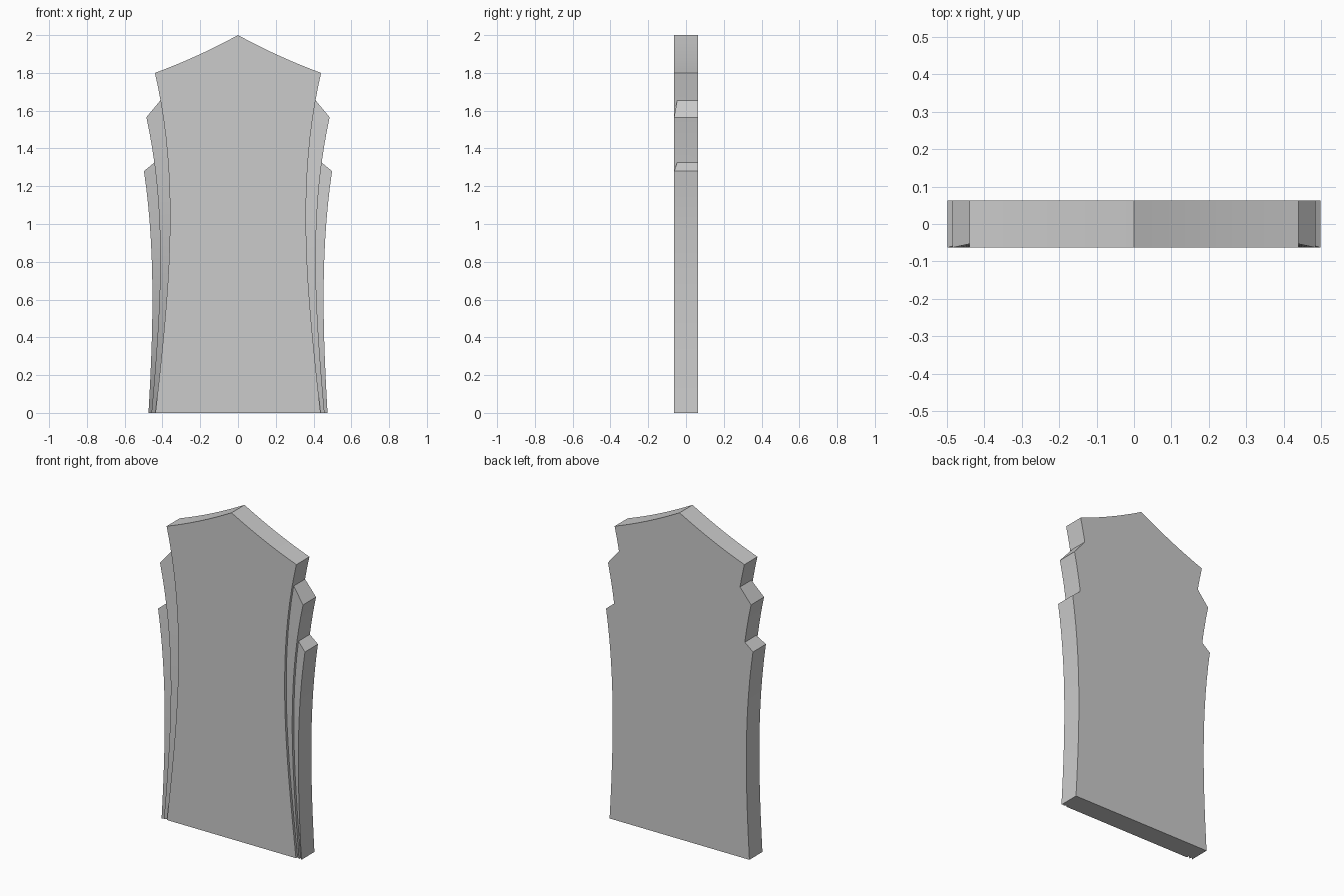
import bpy, bmesh

if "Cube" in bpy.data.objects:
    bpy.data.objects.remove(bpy.data.objects["Cube"])

FRONT, STEP, BACK = -0.063, -0.047, 0.063
N = 14


def curve(pts):
    """Smooth cubic x(z) through four (z, x) points."""
    def f(z):
        total = 0.0
        for i, (zi, xi) in enumerate(pts):
            term = xi
            for j, (zj, _) in enumerate(pts):
                if i != j:
                    term *= (z - zj) / (zi - zj)
            total += term
        return total
    return f


def sample(f, z0, z1, n):
    return [(f(z0 + (z1 - z0) * i / n), z0 + (z1 - z0) * i / n) for i in range(n + 1)]


# Side profiles: central panel, inner band, outer band
panel = curve([(0, .437), (.6, .378), (1.05, .36), (1.8, .44)])
inner = curve([(0, .458), (.75, .412), (1.325, .443), (1.565, .485)])
outer = curve([(0, .474), (.6, .453), (1.0, .467), (1.28, .498)])

panel_low, panel_high = sample(panel, 0, 1.655, N), sample(panel, 1.655, 1.8, 2)
inner_low, inner_high = sample(inner, 0, 1.325, N), sample(inner, 1.325, 1.565, 3)
outer_all = sample(outer, 0, 1.28, N)
inner_all = sample(inner, 0, 1.565, N)

# Slightly hollow slope from shoulder to peak
top = []
for i in range(9):
    t = i / 8
    top.append((.44 * (1 - t), 1.8 + .2 * t - .04 * t * (1 - t)))

bm = bmesh.new()


def build_side(s):
    def face(pts):
        bm.faces.new([bm.verts.new((s * x, y, z)) for x, y, z in pts])

    def at(points, y):
        return [(x, y, z) for x, z in points]

    def wall(points, start_step=False):
        for i, (a, b) in enumerate(zip(points, points[1:])):
            loop = [(a[0], FRONT, a[1]), (b[0], FRONT, b[1]),
                    (b[0], BACK, b[1]), (a[0], BACK, a[1])]
            if start_step and i == 0:
                loop.append((a[0], STEP, a[1]))
            face(loop)

    def ledge(tip, join):
        face([(tip[0], FRONT, tip[1]), (join[0], STEP, join[1]),
              (join[0], BACK, join[1]), (tip[0], BACK, tip[1])])

    def band(inside, outside):
        # Sloping band face and the small step beside it
        for i in range(len(inside) - 1):
            face(at([inside[i], inside[i + 1]], STEP)
                 + at([outside[i + 1], outside[i]], FRONT))
            face(at([inside[i], inside[i + 1]], FRONT)
                 + at([inside[i + 1], inside[i]], STEP))

    # Central panel front
    face(at([(0, 0)] + panel_low + panel_high[1:] + top[1:], FRONT))

    # Bands; the inner band's outer edge follows its low and high runs exactly
    edge = inner_low + inner_high[1:]
    m = len(edge) - 1
    inside = sample(panel, 0, 1.655, m)
    band(inside, edge)
    band(inner_low, outer_all)

    # Outer rim
    wall(outer_all)
    ledge(outer_all[-1], inner_low[-1])
    wall(inner_high, True)
    ledge(inner_high[-1], panel_low[-1])
    wall(panel_high, True)
    wall(top)

    # Flat back and base
    face(at([(0, 0)] + outer_all + inner_high + panel_high + top[1:], BACK))
    a, b, c = panel_low[0][0], inner_low[0][0], outer_all[0][0]
    face([(0, FRONT, 0), (a, FRONT, 0), (a, STEP, 0), (b, FRONT, 0), (b, STEP, 0),
          (c, FRONT, 0), (c, BACK, 0), (0, BACK, 0)])


# Match the panel's edge subdivision to the inner band
panel_low = sample(panel, 0, 1.655, N + 3)
for side in (1, -1):
    build_side(side)

bmesh.ops.remove_doubles(bm, verts=bm.verts, dist=1e-5)
bmesh.ops.recalc_face_normals(bm, faces=bm.faces)
mesh = bpy.data.meshes.new("stepped_slab")
bm.to_mesh(mesh)
bm.free()

slab = bpy.data.objects.new("stepped_slab", mesh)
bpy.context.collection.objects.link(slab)
bpy.context.view_layer.objects.active = slab
slab.select_set(True)
bpy.ops.object.shade_smooth_by_angle(angle=0.4)
